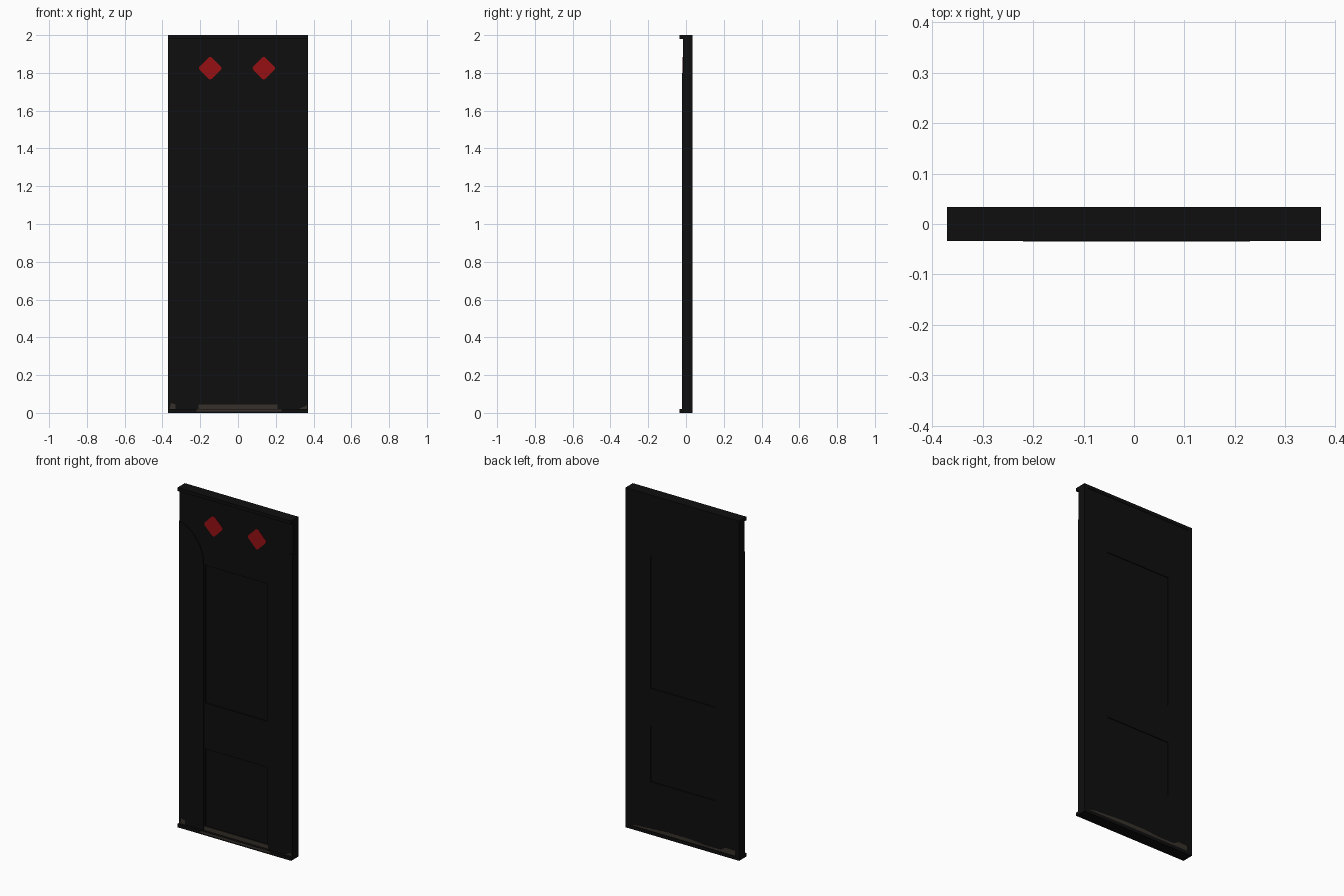
import bpy, bmesh, math

if "Cube" in bpy.data.objects:
    bpy.data.objects.remove(bpy.data.objects["Cube"])

def material(name, rgb):
    m = bpy.data.materials.new(name)
    m.diffuse_color = (*rgb, 1)
    m.use_nodes = True
    m.node_tree.nodes["Principled BSDF"].inputs["Base Color"].default_value = m.diffuse_color
    return m

BLACK = material("black paint", (0.0045, 0.0045, 0.0045))
RED = material("red label", (0.30, 0.005, 0.007))
GREY = material("worn grey", (0.038, 0.030, 0.024))

def prism(name, pts, y0, y1, mat):
    """Extrude an x-z outline from y0 to y1."""
    bm = bmesh.new()
    f = bm.faces.new([bm.verts.new((x, y0, z)) for x, z in pts])
    ext = bmesh.ops.extrude_face_region(bm, geom=[f])["geom"]
    moved = [v for v in ext if isinstance(v, bmesh.types.BMVert)]
    bmesh.ops.translate(bm, verts=moved, vec=(0, y1 - y0, 0))
    bmesh.ops.recalc_face_normals(bm, faces=bm.faces)
    me = bpy.data.meshes.new(name)
    bm.to_mesh(me)
    bm.free()
    ob = bpy.data.objects.new(name, me)
    me.materials.append(mat)
    bpy.context.collection.objects.link(ob)
    return ob

def box(name, x0, x1, y0, y1, z0, z1, mat=BLACK):
    return prism(name, [(x0, z0), (x1, z0), (x1, z1), (x0, z1)], y0, y1, mat)

def recess(ob, x0, x1, y0, y1, z0, z1):
    """Cut a box out of an object."""
    cutter = box("cutter", x0, x1, y0, y1, z0, z1)
    cutter.hide_render = True
    mod = ob.modifiers.new("recess", 'BOOLEAN')
    mod.operation, mod.solver, mod.object = 'DIFFERENCE', 'EXACT', cutter
    bpy.context.view_layer.objects.active = ob
    bpy.ops.object.modifier_apply(modifier=mod.name)
    bpy.data.objects.remove(cutter)

# Door slab with sunken front panels, back rim and back panels
slab = box("door_slab", -0.37, 0.37, -0.017, 0.034, 0, 2)
recess(slab, -0.2, 0.2, -0.1, -0.011, 0.77, 1.58)
recess(slab, -0.2, 0.2, -0.1, -0.011, 0.045, 0.50)
recess(slab, -0.345, 0.345, 0.031, 0.1, 0.02, 1.98)
recess(slab, -0.21, 0.21, 0.026, 0.1, 0.86, 1.64)
recess(slab, -0.21, 0.21, 0.026, 0.1, 0.31, 0.635)

# Raised side rails with curved tops
rail = [(0.37, 0.02), (0.21, 0.02), (0.21, 1.58), (0.216, 1.64), (0.24, 1.70),
        (0.28, 1.75), (0.325, 1.785), (0.37, 1.80)]
for side, s in (("right", 1), ("left", -1)):
    prism(side + "_rail", [(s * x, z) for x, z in rail], -0.021, -0.017, BLACK)

# Projecting strips at top and bottom
for name, z in (("top_lip", 1.98), ("bottom_lip", 0.0)):
    box(name, -0.37, 0.37, -0.034, -0.017, z, z + 0.02)

# Red rounded diamonds
def diamond(cx, cz, half=0.046, r=0.014):
    pts = []
    for k in range(4):
        mid = k * math.pi / 2
        tip = (half - r) * math.sqrt(2)
        for i in range(6):
            a = mid + (i / 5 - 0.5) * math.pi / 2
            pts.append((cx + tip * math.cos(mid) + r * math.cos(a),
                        cz + tip * math.sin(mid) + r * math.sin(a)))
    return pts

for name, x in (("left_label", -0.147), ("right_label", 0.137)):
    prism(name, diamond(x, 1.825), -0.019, -0.016, RED)

# Worn patches along the bottom, front and back
box("front_kick_wear", -0.208, 0.208, -0.0185, -0.0165, 0.02, 0.045, GREY)
box("front_lip_wear", -0.22, 0.23, -0.0348, -0.0335, 0.008, 0.0195, GREY)
prism("left_corner_wear", [(-0.362, 0.02), (-0.33, 0.02), (-0.33, 0.045), (-0.355, 0.052)],
      -0.0216, -0.0205, GREY)
prism("right_corner_wear", [(0.32, 0.02), (0.365, 0.02), (0.365, 0.04)],
      -0.0216, -0.0205, GREY)
top = [(-0.34, 0.05), (-0.28, 0.052), (-0.25, 0.034), (-0.15, 0.032), (-0.05, 0.042),
       (0.1, 0.042), (0.2, 0.036), (0.3, 0.03)]
prism("back_wear", [(0.34, 0.021), (-0.34, 0.021)] + top, 0.0305, 0.032, GREY)
